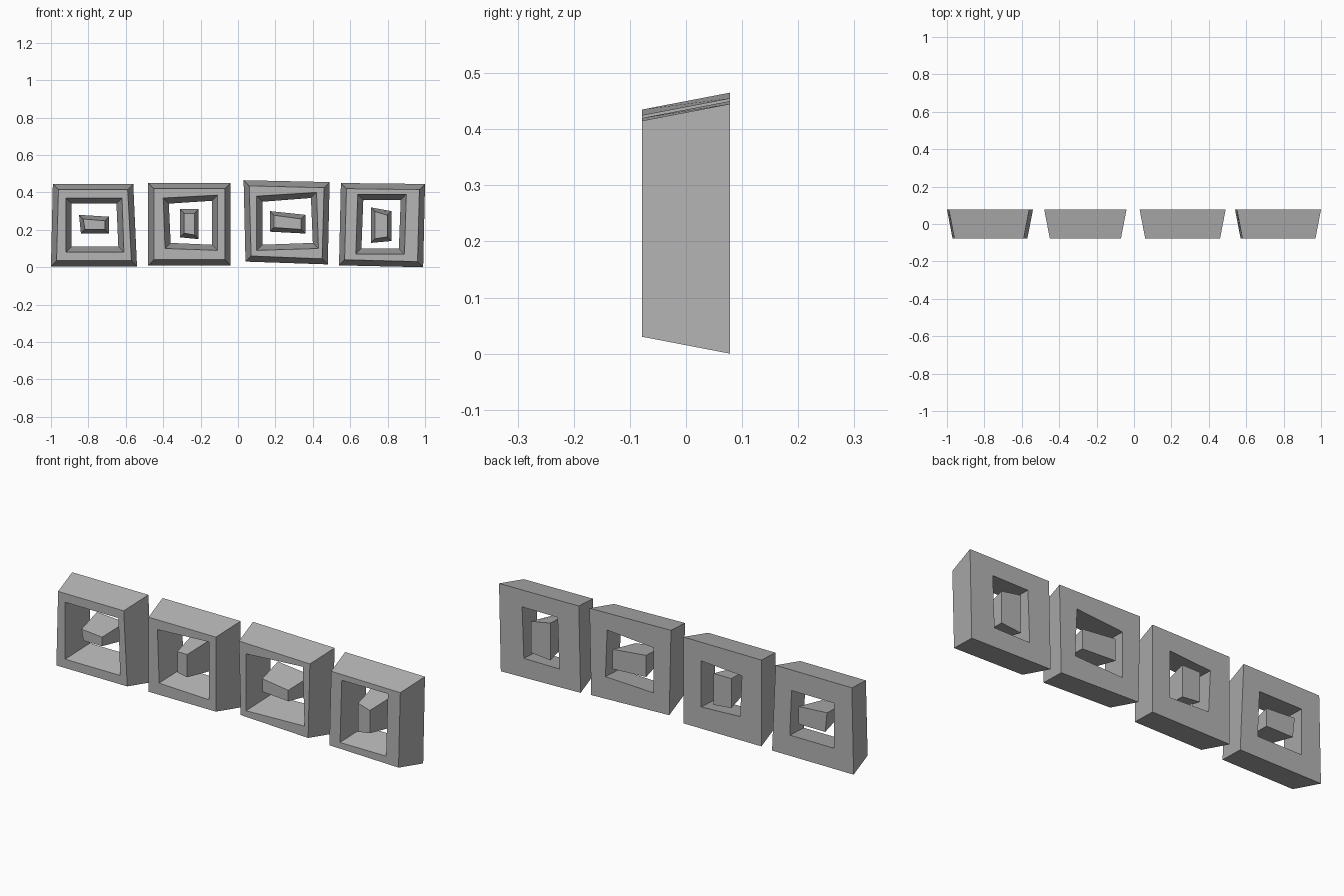
import bpy

cube = bpy.data.objects.get("Cube")
if cube:
    bpy.data.objects.remove(cube, do_unlink=True)

HALF_DEPTH = 0.078
FRAME_TAPER = 0.03
BLOCK_TAPER = 0.022

grey = bpy.data.materials.new("stone grey")
grey.use_nodes = True
colour = (0.46, 0.46, 0.46, 1)
grey.diffuse_color = colour
grey.node_tree.nodes["Principled BSDF"].inputs["Base Color"].default_value = colour


def inset(quad, amount):
    """Move the corners of a clockwise quad (from top left) towards its middle."""
    signs = ((1, -1), (-1, -1), (-1, 1), (1, 1))
    return [(x + sx * amount, z + sz * amount) for (x, z), (sx, sz) in zip(quad, signs)]


def at_depth(quad, y):
    return [(x, y, z) for x, z in quad]


def bridge(a, b):
    """Four faces joining the rings of corners that start at a and b."""
    return [(a + i, a + (i + 1) % 4, b + (i + 1) % 4, b + i) for i in range(4)]


def add_part(name, verts, faces):
    mesh = bpy.data.meshes.new(name)
    mesh.from_pydata(verts, [], faces)
    mesh.materials.append(grey)
    obj = bpy.data.objects.new(name, mesh)
    bpy.context.collection.objects.link(obj)


def add_frame(name, outer, hole):
    """Square ring: the outside narrows to the front, the hole to the back."""
    verts = (at_depth(outer, HALF_DEPTH)
             + at_depth(inset(outer, FRAME_TAPER), -HALF_DEPTH)
             + at_depth(hole, -HALF_DEPTH)
             + at_depth(inset(hole, FRAME_TAPER), HALF_DEPTH))
    faces = [f for ring in range(4) for f in bridge(ring * 4, (ring + 1) % 4 * 4)]
    add_part(name, verts, [f[::-1] for f in faces])


def add_block(name, quad):
    """Loose centre block that narrows to the front."""
    verts = at_depth(quad, HALF_DEPTH) + at_depth(inset(quad, BLOCK_TAPER), -HALF_DEPTH)
    sides = [f[::-1] for f in bridge(0, 4)]
    add_part(name, verts, sides + [(0, 1, 2, 3), (7, 6, 5, 4)])


# Each tile: outline at the back, hole at the front, block at the back
tiles = {
    "far_right": (
        [(-.99, .445), (-.56, .445), (-.54, .005), (-1, .005)],
        [(-.92, .37), (-.62, .37), (-.61, .08), (-.92, .08)],
        [(-.85, .28), (-.69, .27), (-.69, .18), (-.84, .18)]),
    "inner_right": (
        [(-.48, .45), (-.04, .45), (-.04, .01), (-.48, .01)],
        [(-.4, .37), (-.11, .385), (-.11, .09), (-.39, .1)],
        [(-.31, .31), (-.21, .31), (-.21, .15), (-.31, .16)]),
    "inner_left": (
        [(.03, .465), (.49, .455), (.48, .015), (.04, .03)],
        [(.1, .38), (.42, .4), (.43, .1), (.1, .09)],
        [(.17, .3), (.36, .28), (.36, .18), (.17, .19)]),
    "far_left": (
        [(.55, .45), (1, .445), (.99, 0), (.54, .01)],
        [(.64, .39), (.9, .39), (.89, .07), (.63, .07)],
        [(.71, .32), (.82, .3), (.82, .14), (.71, .13)]),
}

for side, (outer, hole, block) in tiles.items():
    add_frame(side + "_frame", outer, hole)
    add_block(side + "_block", block)
